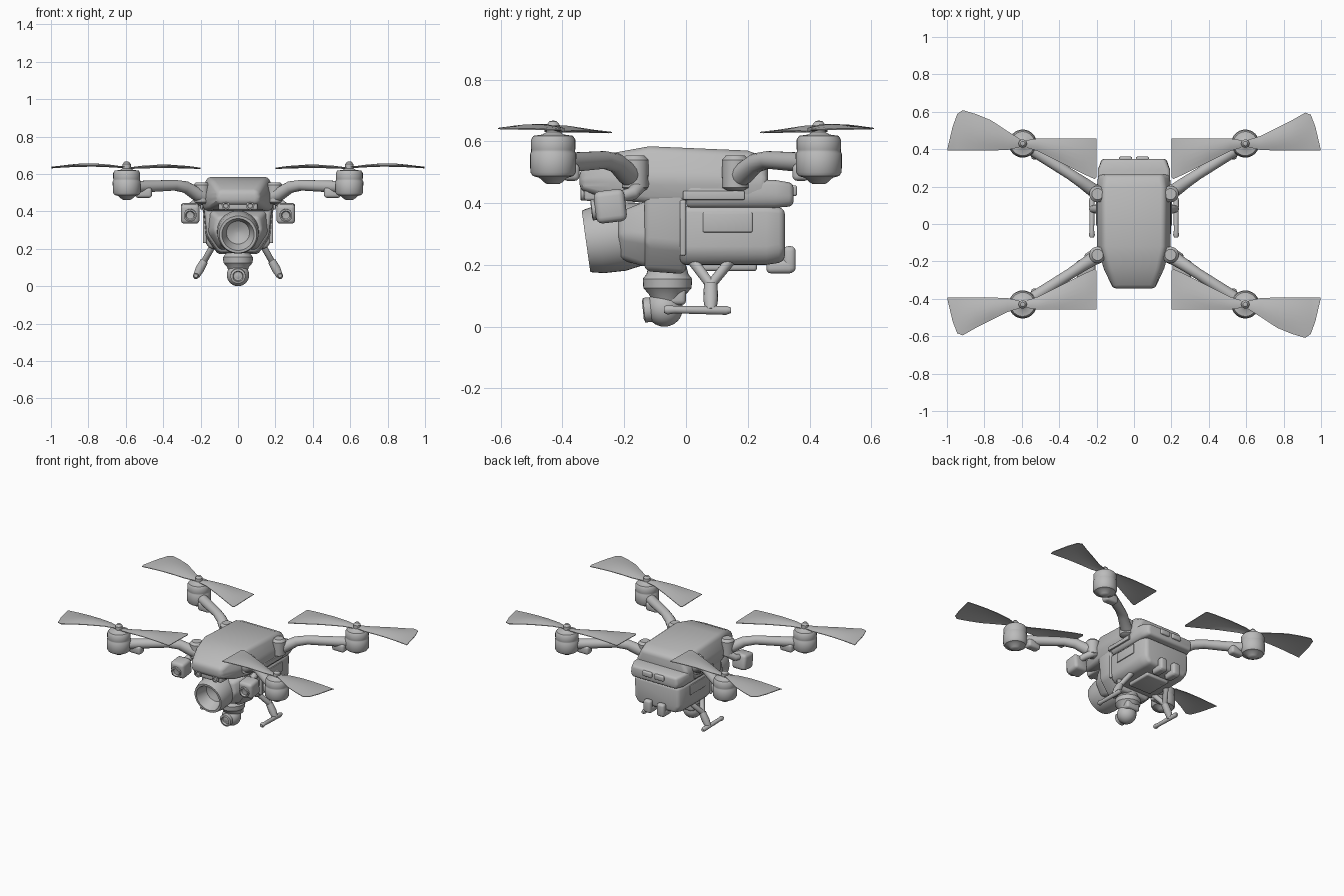
import bpy, bmesh, math
from mathutils import Matrix, Vector

cube = bpy.data.objects.get("Cube")
if cube:
    bpy.data.objects.remove(cube, do_unlink=True)

grey = bpy.data.materials.new("matte_grey")
grey.use_nodes = True
grey.diffuse_color = (0.5, 0.5, 0.5, 1)
grey.node_tree.nodes["Principled BSDF"].inputs["Base Color"].default_value = (0.5, 0.5, 0.5, 1)


def finish(name, bm, bevel=0.0, angle=35):
    """Round the hard edges, shade smooth and link the part."""
    bmesh.ops.recalc_face_normals(bm, faces=bm.faces[:])
    if bevel:
        hard = [e for e in bm.edges if e.is_manifold and e.calc_face_angle(0) > 0.4]
        bmesh.ops.bevel(bm, geom=hard, offset=bevel, segments=3, profile=0.5,
                        affect='EDGES', clamp_overlap=True)
    me = bpy.data.meshes.new(name)
    bm.to_mesh(me)
    bm.free()
    me.materials.append(grey)
    me.shade_smooth()
    me.set_sharp_from_angle(angle=math.radians(angle))
    ob = bpy.data.objects.new(name, me)
    bpy.context.collection.objects.link(ob)
    return ob


def skin(bm, rings, closed=True, caps=True):
    """Bridge successive rings of points with quads."""
    vs = [[bm.verts.new(p) for p in r] for r in rings]
    n = len(vs[0])
    for a, b in zip(vs, vs[1:]):
        for i in range(n if closed else n - 1):
            j = (i + 1) % n
            bm.faces.new((a[i], a[j], b[j], b[i]))
    if caps:
        bm.faces.new(vs[0])
        bm.faces.new(vs[-1])


def loft(name, sections, bevel=0.02):
    """Six-sided shell along y: y, top/mid/bottom half width, bottom/mid/top z."""
    bm = bmesh.new()
    skin(bm, [[(-b, y, z0), (b, y, z0), (m, y, z1), (t, y, z2), (-t, y, z2), (-m, y, z1)]
              for y, t, m, b, z0, z1, z2 in sections])
    return finish(name, bm, bevel)


def box(name, centre, size, bevel=0.01, tilt=0):
    bm = bmesh.new()
    bmesh.ops.create_cube(bm, size=1)
    bmesh.ops.scale(bm, vec=size, verts=bm.verts)
    bm.transform(Matrix.Translation(centre) @ Matrix.Rotation(tilt, 4, 'X'))
    return finish(name, bm, bevel)


def lathe(name, profile, origin, axis=(0, 0, 1), steps=32):
    """Revolve (radius, distance) pairs around an axis."""
    bm = bmesh.new()
    ring = [2 * math.pi * i / steps for i in range(steps)]
    skin(bm, [[(r * math.cos(a), r * math.sin(a), d) for a in ring] for r, d in profile])
    turn = Vector((0, 0, 1)).rotation_difference(Vector(axis)).to_matrix().to_4x4()
    bm.transform(Matrix.Translation(origin) @ turn)
    return finish(name, bm)


def tube(name, points, radii, steps=14):
    """Tapered round bar through points."""
    pts = [Vector(p) for p in points]
    rings = []
    for i, p in enumerate(pts):
        d = (pts[min(i + 1, len(pts) - 1)] - pts[max(i - 1, 0)]).normalized()
        u = d.cross(Vector((0, 0, 1)) if abs(d.z) < 0.9 else Vector((0, 1, 0))).normalized()
        v = d.cross(u)
        ring = [2 * math.pi * k / steps for k in range(steps)]
        rings.append([p + radii[i] * (u * math.cos(a) + v * math.sin(a)) for a in ring])
    bm = bmesh.new()
    skin(bm, rings)
    return finish(name, bm, angle=50)


# Body shells
loft("upper_shell", [(-.345, .10, .12, .10, .44, .475, .51), (-.24, .14, .165, .15, .41, .475, .562),
                     (-.12, .165, .20, .18, .40, .48, .584), (.20, .165, .20, .19, .40, .48, .57),
                     (.265, .15, .19, .19, .40, .48, .545)], .022)
loft("middle_body", [(-.135, .185, .165, .10, .18, .27, .46), (0, .19, .172, .11, .17, .26, .46)])
loft("rear_body", [(-.02, .18, .18, .15, .20, .24, .39), (.26, .18, .18, .15, .20, .24, .39),
                   (.32, .165, .165, .14, .21, .25, .385)])
loft("battery_lid", [(0, .19, .195, .18, .385, .42, .475), (.29, .19, .195, .18, .385, .42, .475),
                     (.348, .165, .175, .165, .39, .42, .465)], .015)
box("front_visor", (0, -.315, .50), (.19, .05, .03), .008, .5)
box("sensor_bar", (0, -.27, .43), (.21, .12, .045))
box("belly_plate", (0, .14, .195), (.17, .18, .03))

# Main camera with hollow lens hood
look = (0, -1, -.14)
lathe("camera_drum", [(.085, -.08), (.10, -.05), (.112, .02), (.11, .09), (.103, .125), (.10, .135), (.086, .135),
                      (.08, .12), (.062, .06), (.03, .045), (.004, .04)], (0, -.19, .295), look, 40)
loft("camera_cradle", [(-.22, .11, .13, .09, .22, .30, .37), (-.12, .155, .165, .10, .19, .28, .41)])

# Lower gimbal
lathe("gimbal_neck", [(.06, .20), (.068, .17), (.08, .155), (.078, .125), (.06, .105), (.045, .07)], (0, -.06, 0))
lathe("gimbal_ball", [(max(.002, .06 * math.sin(t)), -.06 * math.cos(t))
                      for t in (math.pi * i / 12 for i in range(13))], (0, -.07, .06))
lathe("gimbal_lens", [(.04, 0), (.04, .066), (.028, .07), (.024, .058), (.003, .056)], (0, -.07, .06), (0, -1, -.1))
box("gimbal_yoke", (0, -.03, .10), (.10, .06, .06), .015)

# Twisted two-blade propeller; u points outward in x, v outward in y
OUTER = [(.0, -.015, .015), (.08, -.034, .04), (.17, -.037, .085), (.25, -.037, .125),
         (.32, -.037, .165), (.35, -.037, .155), (.375, -.037, .09), (.402, -.037, -.025)]
INNER = [(.0, .015, -.015), (.08, .027, -.04), (.2, .028, -.10), (.33, .028, -.165), (.385, .028, -.19),
         (.395, .026, -.18)]


def propeller(name, sx, sy, fat):
    bm = bmesh.new()
    for side, stations in ((1, OUTER), (-1, INNER)):
        rings = []
        for d, straight, wide in stations:
            if side > 0:
                wide += fat * math.sin(math.pi * min(d / .36, 1))
            lift = .02 * math.sin(math.pi * min(d / .4, 1))
            ring = []
            for k in range(7):
                t = k / 6
                z = .634 + lift * math.sin(math.pi * (.15 + .75 * t)) + (.006 * t if side > 0 else -.004 * t)
                ring.append((sx * (.595 + side * d), sy * (.43 + straight + (wide - straight) * t), z))
            rings.append(ring + [(x, y, z - .004) for x, y, z in reversed(ring)])
        skin(bm, rings)
    finish(name, bm, angle=60)


MOTOR = [(.02, .462), (.03, .468), (.045, .482), (.066, .488), (.074, .50), (.075, .56), (.071, .566), (.071, .572),
         (.072, .576), (.072, .605), (.064, .618), (.035, .622), (.022, .63), (.022, .652), (.012, .665), (.003, .667)]

for sx, side in ((1, "left"), (-1, "right")):
    # Motors, propellers and folding arms
    for sy, end in ((-1, "front"), (1, "rear")):
        tag = f"{end}_{side}"
        lathe("motor_" + tag, MOTOR, (sx * .595, sy * .43, 0))
        propeller("propeller_" + tag, sx, sy, .04 if sx * sy < 0 else 0)
        root = -.165 if sy < 0 else .16
        tube("arm_" + tag, [(sx * .18, root, .48), (sx * .225, root + sy * .025, .495),
                            (sx * .28, sy * .225, .53), (sx * .34, sy * .265, .54),
                            (sx * .56, sy * .408, .53)], [.04, .036, .032, .029, .033])
        box("arm_fin_" + tag, (sx * .505, sy * .372, .50), (.09, .055, .055), .015)
        lathe("hinge_" + tag, [(.025, .44), (.042, .45), (.044, .54), (.03, .555)], (sx * .195, root, 0))

    # Side spotlights on brackets
    x = sx * .256
    box("spotlight_" + side, (x, -.245, .39), (.10, .10, .105), .02, .12)
    lathe("spotlight_lens_" + side, [(.034, 0), (.034, .06), (.026, .062), (.02, .052), (.003, .05)],
          (x, -.245, .385), (0, -1, -.12))
    tube("spotlight_bracket_" + side, [(x, -.22, .42), (sx * .245, -.175, .43), (sx * .20, -.15, .46),
                                       (sx * .16, -.13, .47)], [.018, .022, .025, .025])

    # Sensor eyes on the nose
    lathe("sensor_eye_" + side, [(.022, 0), (.022, .02), (.014, .022), (.012, .014), (.002, .014)],
          (sx * .065, -.32, .43), (0, -1, 0), 20)

    # Forked landing legs with skid
    fork = (sx * .18, .08, .135)
    for y in (.02, .145):
        tube("leg_fork_" + side, [(sx * .12, y, .24), (sx * .135, y, .215), fork], [.018, .017, .016])
    tube("leg_" + side, [fork, (sx * .205, .08, .09), (sx * .224, .08, .052)], [.022, .024, .018])
    tube("leg_mount_" + side, [(sx * .125, 0, .225), (sx * .125, .17, .225)], [.02, .02])
    tube("skid_" + side, [(sx * .225, -.072, .055), (sx * .225, -.06, .055), (sx * .225, -.035, .055),
                          (sx * .225, .13, .053), (sx * .225, .145, .053)], [.01, .016, .012, .015, .009])

    # Side panels and vent slot
    box("side_panel_" + side, (sx * .18, .135, .338), (.012, .16, .065), .004)
    box("side_slot_" + side, (sx * .195, .09, .425), (.014, .20, .028), .004)
    box("side_rib_" + side, (sx * .178, -.01, .32), (.02, .02, .18), .006)

    # Rear hooks, latches and belly bumps
    box("hook_base_" + side, (sx * .05, .305, .195), (.055, .09, .045), .015)
    box("hook_tip_" + side, (sx * .05, .335, .218), (.055, .04, .085), .015)
    box("latch_" + side, (sx * .045, .345, .44), (.07, .03, .035), .008)
    box("belly_bump_" + side, (sx * .06, .20, .195), (.04, .05, .03))
